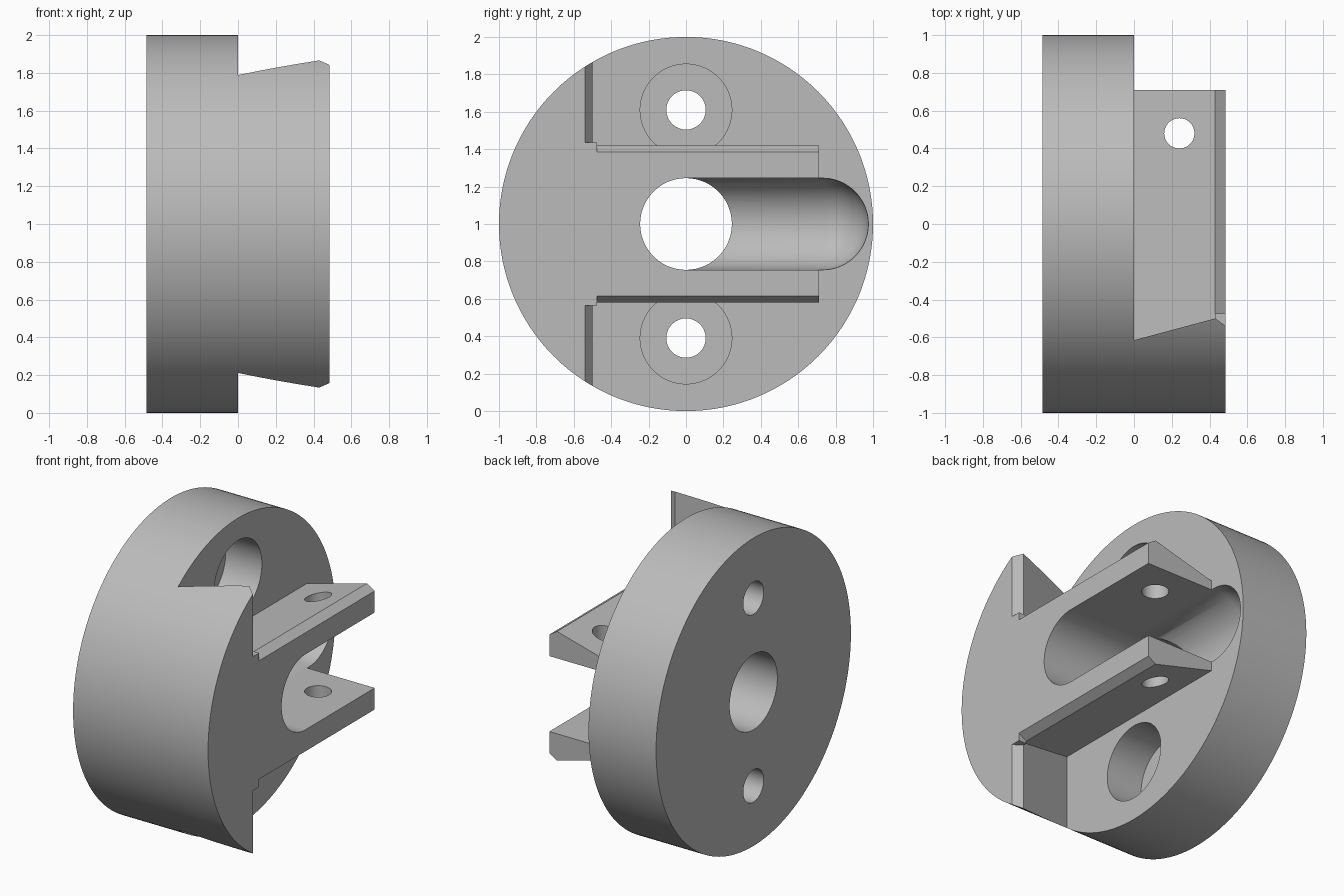
import bpy, bmesh
from math import sin, cos, pi
from mathutils import Matrix

if "Cube" in bpy.data.objects:
    bpy.data.objects.remove(bpy.data.objects["Cube"], do_unlink=True)

HALF = 0.485      # half thickness along x
BORE = 0.245      # central bore, slot and counterbore radius
END = 0.71        # back end of the rails
FAR = 1.5         # beyond the body

grey = bpy.data.materials.new("grey")
grey.use_nodes = True
grey.diffuse_color = (0.5, 0.5, 0.5, 1)
grey.node_tree.nodes["Principled BSDF"].inputs["Base Color"].default_value = (0.5, 0.5, 0.5, 1)


def finish(name, bm):
    bmesh.ops.recalc_face_normals(bm, faces=bm.faces)
    mesh = bpy.data.meshes.new(name)
    bm.to_mesh(mesh)
    bm.free()
    mesh.materials.append(grey)
    obj = bpy.data.objects.new(name, mesh)
    obj.location.z = 1
    bpy.context.collection.objects.link(obj)
    return obj


def rod(name, radius, a, b, axis="X", centre=(0, 0, 0), sides=96):
    """Cylinder from a to b along an axis."""
    bm = bmesh.new()
    bmesh.ops.create_cone(bm, cap_ends=True, segments=sides, radius1=radius,
                          radius2=radius, depth=b - a)
    bmesh.ops.translate(bm, verts=bm.verts, vec=(0, 0, (a + b) / 2))
    if axis == "X":
        bmesh.ops.rotate(bm, verts=bm.verts, matrix=Matrix.Rotation(pi / 2, 3, "Y"))
    bmesh.ops.translate(bm, verts=bm.verts, vec=centre)
    return finish(name, bm)


def loft(name, rings):
    """Closed solid through rings with equal point counts."""
    bm = bmesh.new()
    loops = [[bm.verts.new(p) for p in ring] for ring in rings]
    for low, high in zip(loops, loops[1:]):
        for i in range(len(low)):
            j = (i + 1) % len(low)
            bm.faces.new((low[i], low[j], high[j], high[i]))
    bm.faces.new(loops[0])
    bm.faces.new(loops[-1])
    return finish(name, bm)


def box(name, x0, x1, y0, y1, z0, z1):
    return loft(name, [[(x, y0, z0), (x, y1, z0), (x, y1, z1), (x, y0, z1)]
                       for x in (x0, x1)])


def combine(target, tool, operation="DIFFERENCE"):
    tool.hide_render = True
    bpy.context.view_layer.update()
    mod = target.modifiers.new("combine", "BOOLEAN")
    mod.operation, mod.solver, mod.object = operation, "EXACT", tool
    bpy.context.view_layer.objects.active = target
    bpy.ops.object.modifier_apply(modifier=mod.name)
    bpy.data.objects.remove(tool, do_unlink=True)


# Round body
body = rod("clamp_body", 1, -HALF, HALF, sides=192)

# Undercut shoulders leave the front wall and two dovetail rails
profile = [(0, -0.615, 0.305), (0.43, -0.5, 0.42), (HALF, -0.54, 0.385), (0.6, -0.54, 0.385)]
for side in (1, -1):
    combine(body, loft("shoulder_cutter", [
        [(x, y, side * z), (x, FAR, side * z), (x, FAR, side * FAR), (x, y, side * FAR)]
        for x, y, z in profile]))
combine(body, box("rail_end_cutter", 0, 0.6, END, FAR, -FAR, FAR))

# Small tabs where the rails meet the front wall
for side in (1, -1):
    z0, z1 = sorted((side * 0.36, side * 0.435))
    combine(body, box("corner_tab", 0.43, HALF, -0.58, -0.475, z0, z1), "UNION")

# Central bore and the round-bottomed slot with a ball end
combine(body, rod("bore_cutter", BORE, -0.7, 0.7))
trough = [(-BORE * sin(pi * i / 48), BORE * cos(pi * i / 48)) for i in range(49)]
trough += [(0.6, -BORE), (0.6, BORE)]
steps = [(0, 1)] + [(0.73 + BORE * sin(t), cos(t))
                    for t in (pi / 2 * i / 20 for i in range(20))] + [(0.73 + BORE, 0.01)]
combine(body, loft("slot_cutter", [[(x * s, y, z * s) for x, z in trough] for y, s in steps]))

# Bolt holes with counterbores
for side in (1, -1):
    at = (0, 0, side * 0.61)
    combine(body, rod("bolt_cutter", 0.105, -0.7, 0.1, centre=at, sides=64))
    # the counterbore stops at the shoulder so the rails stay whole
    combine(body, rod("counterbore_cutter", BORE, -0.26, 0.0005, centre=at))

# Cross pin hole through both rails
combine(body, rod("pin_cutter", 0.08, -0.6, 0.6, axis="Z", centre=(0.24, 0.48, 0), sides=64))

bpy.ops.object.select_all(action="DESELECT")
body.select_set(True)
bpy.context.view_layer.objects.active = body
bpy.ops.object.shade_smooth_by_angle(angle=pi / 6)
